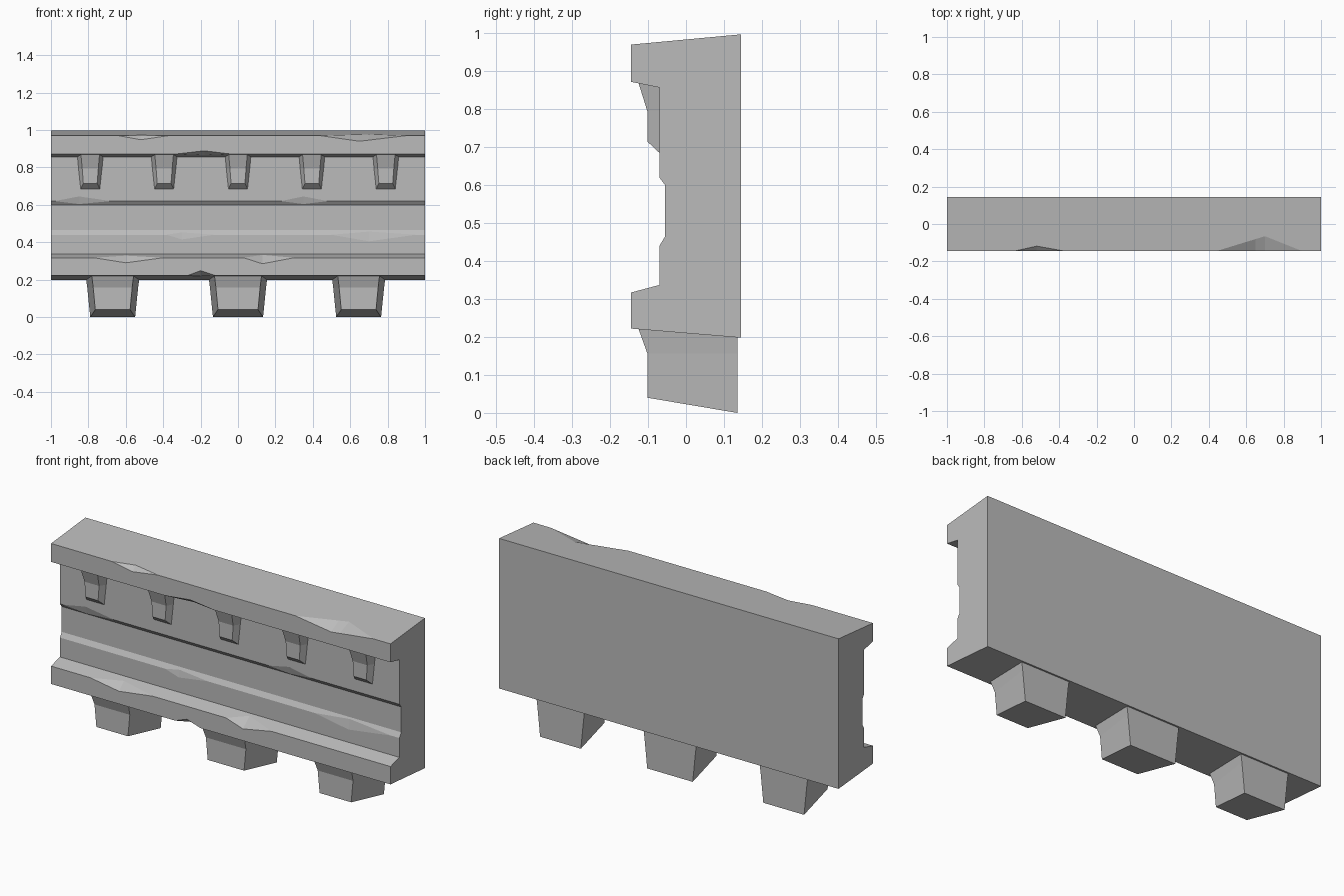
import bpy, bmesh
from mathutils import Vector

cube = bpy.data.objects.get("Cube")
if cube:
    bpy.data.objects.remove(cube, do_unlink=True)

stone = bpy.data.materials.new("grey stone")
stone.use_nodes = True
GREY = (0.5, 0.5, 0.5, 1)
stone.diffuse_color = GREY
stone.node_tree.nodes["Principled BSDF"].inputs["Base Color"].default_value = GREY


def loft(name, rings):
    """Skin closed rings of equal length, cap both ends, tidy flat areas."""
    bm = bmesh.new()
    rows = [[bm.verts.new(p) for p in ring] for ring in rings]
    n = len(rows[0])
    for a, b in zip(rows, rows[1:]):
        for i in range(n):
            j = (i + 1) % n
            bm.faces.new((a[i], a[j], b[j], b[i]))
    bm.faces.new(rows[0])
    bm.faces.new(rows[-1])
    bmesh.ops.remove_doubles(bm, verts=bm.verts[:], dist=0.0002)
    bmesh.ops.dissolve_degenerate(bm, edges=bm.edges[:], dist=0.0002)
    bmesh.ops.dissolve_limit(bm, angle_limit=0.01, verts=bm.verts[:], edges=bm.edges[:])
    bmesh.ops.recalc_face_normals(bm, faces=bm.faces[:])
    mesh = bpy.data.meshes.new(name)
    bm.to_mesh(mesh)
    bm.free()
    mesh.materials.append(stone)
    obj = bpy.data.objects.new(name, mesh)
    bpy.context.collection.objects.link(obj)
    return obj


# Cornice cross-section (y, z), from the back foot over the top and down the front
profile = [Vector(p) for p in (
    (0.145, 0.198), (0.145, 0.997), (-0.145, 0.97), (-0.145, 0.872),
    (-0.07, 0.857), (-0.07, 0.62), (-0.055, 0.6), (-0.055, 0.465),
    (-0.07, 0.44), (-0.07, 0.337), (-0.145, 0.317), (-0.145, 0.222))]

# Worn chips: corner, start x, end x, (peak x, depth) on each neighbouring face
chips = [
    (2, -0.64, -0.37, (-0.52, 0.027), (-0.52, 0.022)),
    (2, 0.44, 0.9, (0.7, 0.08), (0.65, 0.03)),
    (3, -0.33, -0.04, (-0.18, 0.017), (-0.18, 0.03)),
    (5, -0.98, -0.68, (-0.85, 0.025), (-0.85, 0.02)),
    (5, 0.23, 0.48, (0.35, 0.025), (0.35, 0.02)),
    (8, -0.38, -0.13, (-0.3, 0.015), (-0.3, 0.025)),
    (8, 0.5, 0.95, (0.7, 0.02), (0.7, 0.035)),
    (10, -0.77, -0.4, (-0.6, 0.045), (-0.6, 0.027)),
    (10, 0.03, 0.3, (0.13, 0.06), (0.13, 0.032)),
    (11, -0.27, -0.12, (-0.2, 0.026), (-0.2, 0.04)),
]
chipped = {c[0] for c in chips}


def depth(x, corner, side):
    for k, x0, x1, *peaks in chips:
        if k == corner and x0 < x < x1:
            xp, d = peaks[side]
            return d * ((x - x0) / (xp - x0) if x < xp else (x1 - x) / (x1 - xp))
    return 0


def section(x):
    ring = []
    for i, p in enumerate(profile):
        if i not in chipped:
            ring.append((x, *p))
            continue
        for side, q in enumerate((profile[i - 1], profile[(i + 1) % len(profile)])):
            ring.append((x, *(p + (q - p).normalized() * depth(x, i, side))))
    return ring


stations = {-1, 1}
for _, x0, x1, a, b in chips:
    stations |= {x0, x1, a[0], b[0]}
loft("cornice_beam", [section(x) for x in sorted(stations)])


def block(name, cx, y_back, rows, widen=0):
    """Tapered bracket; rows are back z, front z, back half width, front half width, front y."""
    loft(name, [[(cx - wb - widen, y_back, zb), (cx - wf - widen, yf, zf),
                 (cx + wf + widen, yf, zf), (cx + wb + widen, y_back, zb)]
                for zb, zf, wb, wf, yf in rows])


# Row of small dentils under the upper moulding
dentil_rows = [(0.862, 0.872, 0.07, 0.05, -0.126), (0.795, 0.795, 0.064, 0.043, -0.102),
               (0.683, 0.715, 0.052, 0.037, -0.102)]
for i in range(5):
    block(f"dentil_{i + 1}", (i - 2) * 0.395, -0.068, dentil_rows)

# Large brackets under the lower moulding
bracket_rows = [(0.204, 0.224, 0.142, 0.112, -0.126), (0.157, 0.157, 0.136, 0.104, -0.102),
                (0, 0.04, 0.12, 0.093, -0.102)]
for i, (cx, widen) in enumerate(((-0.67, 0), (0, 0.014), (0.645, 0))):
    block(f"bracket_{i + 1}", cx, 0.135, bracket_rows, widen)
